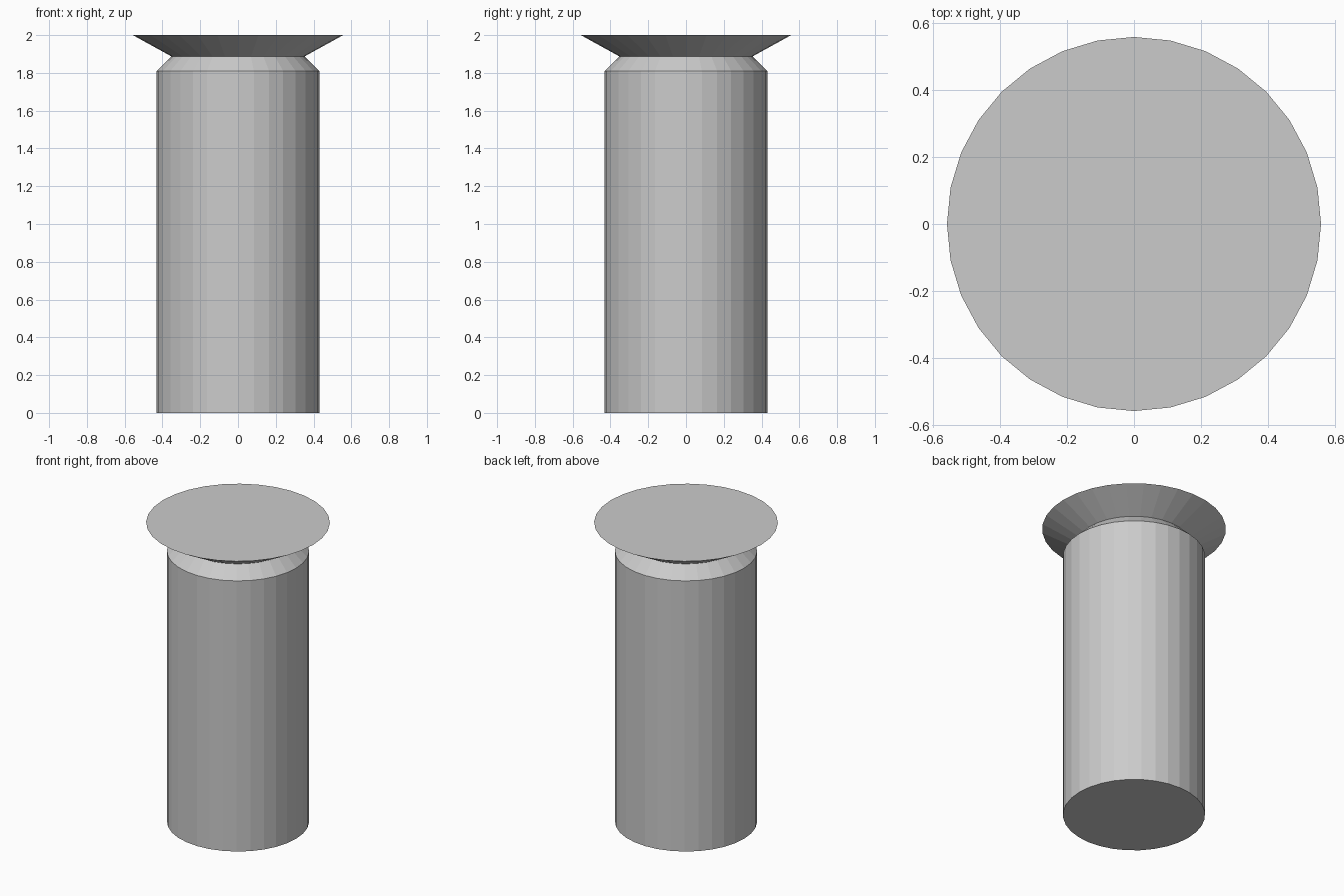
import bpy, bmesh
from math import cos, sin, tau

if "Cube" in bpy.data.objects:
    bpy.data.objects.remove(bpy.data.objects["Cube"])

SIDES = 32


def lathe(name, profile):
    """Closed, flat-faced solid of revolution from (radius, z) points, bottom to top."""
    bm = bmesh.new()
    rings = [[bm.verts.new((r * cos(tau * i / SIDES), r * sin(tau * i / SIDES), z))
              for i in range(SIDES)] for r, z in profile]
    for low, high in zip(rings, rings[1:]):
        for i in range(SIDES):
            j = (i + 1) % SIDES
            bm.faces.new((low[i], low[j], high[j], high[i]))
    bm.faces.new(rings[0][::-1])
    bm.faces.new(rings[-1])
    mesh = bpy.data.meshes.new(name)
    bm.to_mesh(mesh)
    bm.free()
    obj = bpy.data.objects.new(name, mesh)
    bpy.context.collection.objects.link(obj)
    return obj


# Straight body, chamfered shoulder, narrow neck and flared flat top
lathe("flared_post", [(0.431, 0), (0.431, 1.81), (0.352, 1.887), (0.557, 2.0)])
